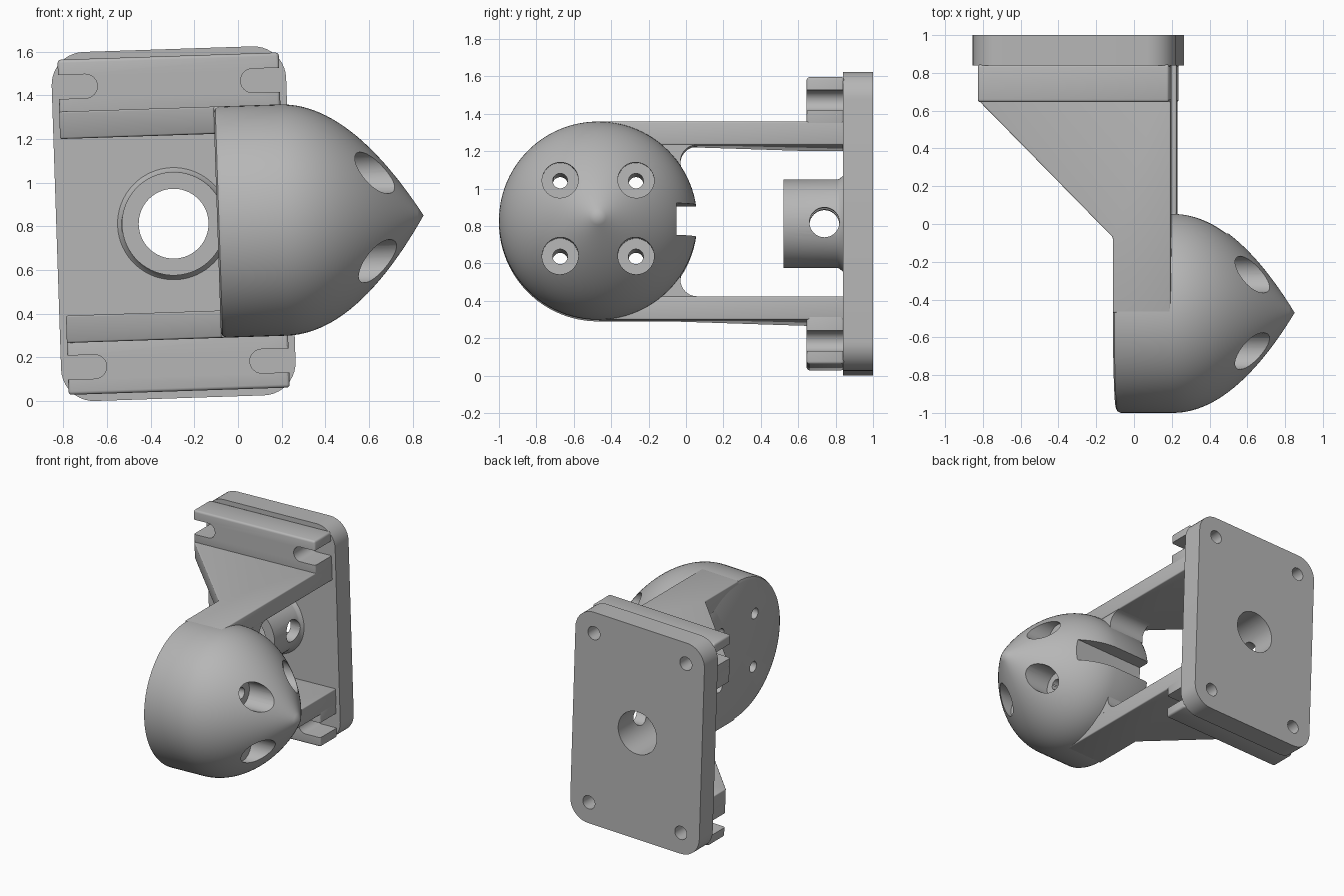
import bpy, bmesh, math
from mathutils import Matrix, Vector

if "Cube" in bpy.data.objects:
    bpy.data.objects.remove(bpy.data.objects["Cube"])

grey = bpy.data.materials.new("matte_grey")
grey.use_nodes = True
grey.diffuse_color = (0.47, 0.47, 0.47, 1)
grey.node_tree.nodes["Principled BSDF"].inputs["Base Color"].default_value = grey.diffuse_color

parts = []
MID_Y = -0.47      # dome axis
BACK, SIDE = 0.2, 0.507
RADIUS, NOSE = 0.53, 0.646


def finish(bm, name):
    bmesh.ops.remove_doubles(bm, verts=bm.verts, dist=1e-5)
    bmesh.ops.recalc_face_normals(bm, faces=bm.faces)
    mesh = bpy.data.meshes.new(name)
    bm.to_mesh(mesh)
    bm.free()
    mesh.materials.append(grey)
    obj = bpy.data.objects.new(name, mesh)
    bpy.context.collection.objects.link(obj)
    return obj


def prism(name, points, axis, lo, hi):
    """Extrude a 2D outline along x, y or z."""
    place = {"x": lambda a, b, t: (t, a, b),
             "y": lambda a, b, t: (a, t, b),
             "z": lambda a, b, t: (a, b, t)}[axis]
    bm = bmesh.new()
    face = bm.faces.new([bm.verts.new(place(a, b, lo)) for a, b in points])
    out = bmesh.ops.extrude_face_region(bm, geom=[face], use_keep_orig=True)
    move = Vector(place(0, 0, hi - lo))
    bmesh.ops.translate(bm, vec=move, verts=[v for v in out["geom"] if isinstance(v, bmesh.types.BMVert)])
    return finish(bm, name)


def lathe(name, profile, axis, centre, closed=False, steps=64):
    """Spin (along, radius) points about the x or y axis."""
    bm = bmesh.new()
    vs = [bm.verts.new((a, 0, r) if axis == "x" else (0, a, r)) for a, r in profile]
    pairs = list(zip(vs, vs[1:])) + ([(vs[-1], vs[0])] if closed else [])
    edges = [bm.edges.new(p) for p in pairs]
    bmesh.ops.spin(bm, geom=vs + edges, cent=(0, 0, 0), steps=steps, angle=math.tau,
                   axis=(1, 0, 0) if axis == "x" else (0, 1, 0))
    bmesh.ops.translate(bm, vec=centre, verts=bm.verts)
    return finish(bm, name)


def rod(axis, lo, hi, r, centre, steps=40):
    return lathe("cutter", [(lo, 0), (lo, r), (hi, r), (hi, 0)], axis, centre, steps=steps)


def rounded(w, h, r, n=10):
    pts = []
    for k, (sx, sy) in enumerate([(1, 1), (-1, 1), (-1, -1), (1, -1)]):
        for i in range(n + 1):
            a = math.pi / 2 * (k + i / n)
            pts.append((sx * (w - r) + r * math.cos(a), sy * (h - r) + r * math.sin(a)))
    return pts


def rect(a0, a1, b0, b1):
    return [(a0, b0), (a1, b0), (a1, b1), (a0, b1)]


def apply(obj, mod):
    bpy.context.view_layer.objects.active = obj
    bpy.ops.object.modifier_apply(modifier=mod.name)


def bevel(obj, width):
    mod = obj.modifiers.new("bevel", "BEVEL")
    mod.width, mod.segments = width, 3
    apply(obj, mod)


def cut(obj, cutters):
    for c in cutters:
        mod = obj.modifiers.new("cut", "BOOLEAN")
        mod.operation, mod.solver, mod.object = "DIFFERENCE", "EXACT", c
        apply(obj, mod)
        bpy.data.objects.remove(c)
    parts.append(obj)


# Mounting plate with corner screw holes and a central bore
plate = prism("mounting_plate", rounded(0.5375, 0.8, 0.15), "y", 0.84, 1.0)
cut(plate, [rod("y", 0.7, 1.1, 0.05, (sx * 0.383, 0, sz * 0.643)) for sx in (-1, 1) for sz in (-1, 1)]
    + [rod("y", 0.7, 1.1, 0.16, (0, 0, 0), 64)])

# Central tube with a flared foot and a cross hole
flare = [(0.84 - 0.03 * math.sin(a), 0.267 - 0.03 * math.cos(a) + 0)
         for a in (math.pi / 2, 1.0, 0.5, 0)]
tube_profile = [(0.85, 0.16), (0.52, 0.16), (0.52, 0.237), (0.81, 0.237), (0.82, 0.24), (0.84, 0.257), (0.85, 0.257)]
tube = lathe("centre_tube", tube_profile, "y", (0, 0, 0), closed=True)
cut(tube, [rod("x", -0.4, 0.4, 0.08, (0, 0.74, 0))])

# Half dome: short barrel running into a pointed nose
dome_profile = [(BACK, 0), (BACK, RADIUS - 0.025), (BACK + 0.008, RADIUS - 0.008), (BACK + 0.025, RADIUS)]
dome_profile += [(0.5 + NOSE * i / 24, RADIUS * (1 - (i / 24) ** 2)) for i in range(25)]
dome = lathe("dome", dome_profile, "x", (0, MID_Y, 0), steps=96)
holes = []
for sy in (-1, 1):
    for sz in (-1, 1):
        at = (0, MID_Y + sy * 0.2025, sz * 0.2025)
        holes += [rod("x", 0.8, 1.3, 0.097, at), rod("x", 0, 1.3, 0.04, at)]
groove = prism("cutter", rect(-0.05, 0.3, -0.085, 0.085), "x", 0, 1.2)
cut(dome, holes + [groove])

for side, s in (("upper", 1), ("lower", -1)):
    # Clamp rail with screw slots open at both ends
    rail = prism(side + "_rail", rect(0.645, 0.845, s * 0.5, s * 0.768), "x", -SIDE, SIDE)
    bevel(rail, 0.015)
    slots = []
    for sx in (-1, 1):
        outline = [(sx * (0.383 - 0.055 * math.cos(a)), s * 0.643 + 0.055 * math.sin(a))
                   for a in [math.pi * (i / 12 - 0.5) for i in range(13)]]
        outline += [(sx * 0.6, s * 0.643 + 0.055), (sx * 0.6, s * 0.643 - 0.055)]
        slots.append(prism("cutter", outline, "y", 0.5, 0.84))
    cut(rail, slots)

    # Tapering arm from the plate to the dome
    plan = [(-SIDE, 0.845), (SIDE, 0.845), (SIDE, MID_Y), (BACK, MID_Y), (BACK, -0.07), (-SIDE, 0.65)]
    arm = prism(side + "_arm", plan, "z", s * 0.405, s * RADIUS)
    bevel(arm, 0.008)
    parts.append(arm)

    # Rounded web where the arm meets the dome
    web = prism(side + "_web", rect(-0.16, 0.06, s * 0.28, s * 0.525), "x", BACK + 0.002, SIDE - 0.004)
    cut(web, [rod("x", 0, 0.8, 0.09, (0, 0.06, s * 0.315), 48)])

# Smooth the curved parts and set the slight lean of the whole bracket
lean = Matrix.Translation((-0.295, 0, 0.8125)) @ Matrix.Rotation(math.radians(-1.9), 4, "Y")
bpy.ops.object.select_all(action="DESELECT")
for obj in parts:
    obj.data.transform(lean)
    obj.select_set(True)
bpy.context.view_layer.objects.active = parts[0]
bpy.ops.object.shade_smooth_by_angle(angle=math.radians(30))
